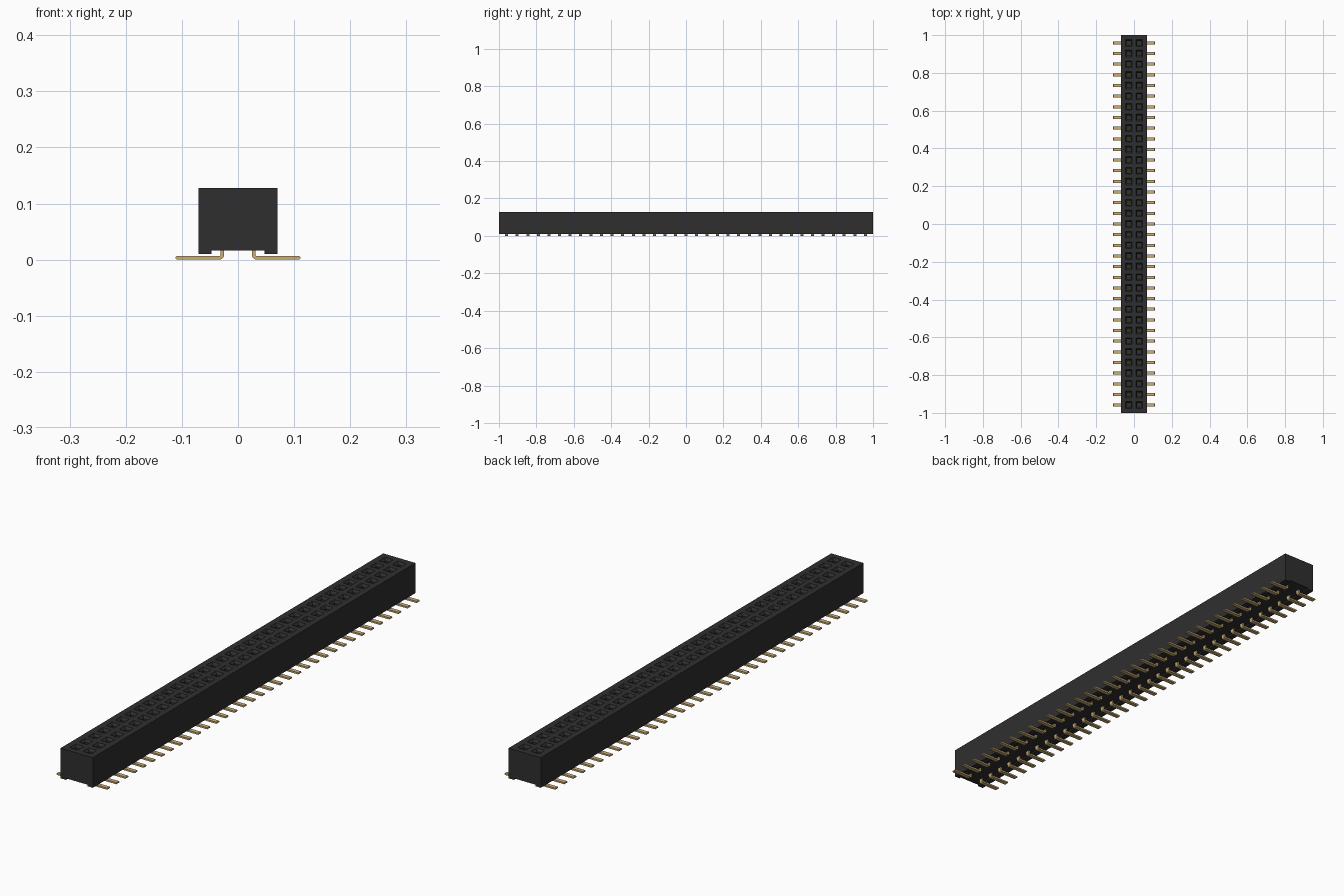
import bpy, bmesh, math
from mathutils import Vector

cube = bpy.data.objects.get("Cube")
if cube:
    bpy.data.objects.remove(cube, do_unlink=True)

ROWS, PITCH = 35, 0.0564
HALF_W, TOP, BASE = 0.07, 0.128, 0.016
ROW_X = PITCH / 2
FIRST_Y = -PITCH * (ROWS - 1) / 2


def material(name, rgb):
    m = bpy.data.materials.new(name)
    m.use_nodes = True
    m.diffuse_color = (*rgb, 1)
    m.node_tree.nodes["Principled BSDF"].inputs["Base Color"].default_value = (*rgb, 1)
    return m


black = material("black plastic", (0.028, 0.028, 0.028))
gold = material("gold metal", (0.60, 0.42, 0.18))


def finish(bm, name, mat):
    bmesh.ops.recalc_face_normals(bm, faces=bm.faces[:])
    me = bpy.data.meshes.new(name)
    bm.to_mesh(me)
    bm.free()
    ob = bpy.data.objects.new(name, me)
    me.materials.append(mat)
    bpy.context.collection.objects.link(ob)
    return ob


def box(name, mat, lo, hi):
    bm = bmesh.new()
    bmesh.ops.create_cube(bm, size=1)
    for v in bm.verts:
        v.co = [(a + b) / 2 + c * (b - a) for a, b, c in zip(lo, hi, v.co)]
    return finish(bm, name, mat)


def repeat(ob, count=1):
    """Copy along the connector, then mirror to the other side."""
    if count > 1:
        arr = ob.modifiers.new("rows", 'ARRAY')
        arr.count = count
        arr.use_relative_offset = False
        arr.use_constant_offset = True
        arr.constant_offset_displace = (0, PITCH, 0)
    ob.modifiers.new("other side", 'MIRROR').use_axis[0] = True


# Housing: a top sheet with square cells that are sunk into sockets
HOLE, SHAFT = 0.036, 0.022
h = HOLE / 2
xs = [-HALF_W, -ROW_X - h, -ROW_X + h, ROW_X - h, ROW_X + h, HALF_W]
ys = [-1.0]
for i in range(ROWS):
    y = FIRST_Y + i * PITCH
    ys += [y - h, y + h]
ys.append(1.0)
bm = bmesh.new()
grid = [[bm.verts.new((x, y, TOP)) for y in ys] for x in xs]
sockets = []
for i in range(len(xs) - 1):
    for j in range(len(ys) - 1):
        f = bm.faces.new((grid[i][j], grid[i + 1][j], grid[i + 1][j + 1], grid[i][j + 1]))
        if i % 2 and j % 2:
            sockets.append(f)
rim = [e for e in bm.edges if e.is_boundary]
# outer walls and underside
walls = bmesh.ops.extrude_edge_only(bm, edges=rim)["geom"]
for v in walls:
    if isinstance(v, bmesh.types.BMVert):
        v.co.z = BASE
bmesh.ops.contextual_create(bm, geom=[e for e in walls if isinstance(e, bmesh.types.BMEdge)
                                      and all(v.co.z < TOP - 0.01 for v in e.verts)])
# lead-in funnel, then straight shaft
for scale, depth in ((SHAFT / HOLE, 0.010), (1.0, 0.085)):
    deeper = []
    for f in sockets:
        c = f.calc_center_median()
        new = bmesh.ops.extrude_face_region(bm, geom=[f])["geom"]
        for v in new:
            if isinstance(v, bmesh.types.BMVert):
                v.co = c + (v.co - c) * scale - Vector((0, 0, depth))
        deeper += [g for g in new if isinstance(g, bmesh.types.BMFace)]
        if f.is_valid:
            bmesh.ops.delete(bm, geom=[f], context='FACES_ONLY')
    sockets = deeper
finish(bm, "housing", black)

# Long standoff rails under both edges
repeat(box("standoff_rail", black, (0.047, -1, 0.010), (HALF_W, 1, BASE + 0.0005)))

# Bent solder pins: a strip profile with a rounded elbow
T, W, R = 0.0065, 0.016, 0.0085
Z0 = 0.001
inner_x = ROW_X - T / 2
outer, inner = [], []
for k in range(6):
    a = math.pi + math.pi / 2 * k / 5
    cx, cz = inner_x + R, Z0 + R
    outer.append((cx + R * math.cos(a), cz + R * math.sin(a)))
    inner.append((cx + (R - T) * math.cos(a), cz + (R - T) * math.sin(a)))
profile = ([(inner_x, 0.030)] + outer + [(0.109, Z0), (0.111, Z0 + 0.002), (0.111, Z0 + T - 0.002),
           (0.109, Z0 + T)] + inner[::-1] + [(inner_x + T, 0.030)])
bm = bmesh.new()
face = bm.faces.new([bm.verts.new((x, FIRST_Y - W / 2, z)) for x, z in profile])
for g in bmesh.ops.extrude_face_region(bm, geom=[face])["geom"]:
    if isinstance(g, bmesh.types.BMVert):
        g.co.y += W
for v in bm.verts:
    v.co.z = max(0.0, v.co.z - Z0) if v.co.z < 0.025 else v.co.z
repeat(finish(bm, "solder_pin", gold), ROWS)

# Contacts inside the sockets
repeat(box("socket_contact", gold, (ROW_X - 0.003, FIRST_Y - 0.005, 0.030),
           (ROW_X + 0.003, FIRST_Y + 0.005, 0.085)), ROWS)
